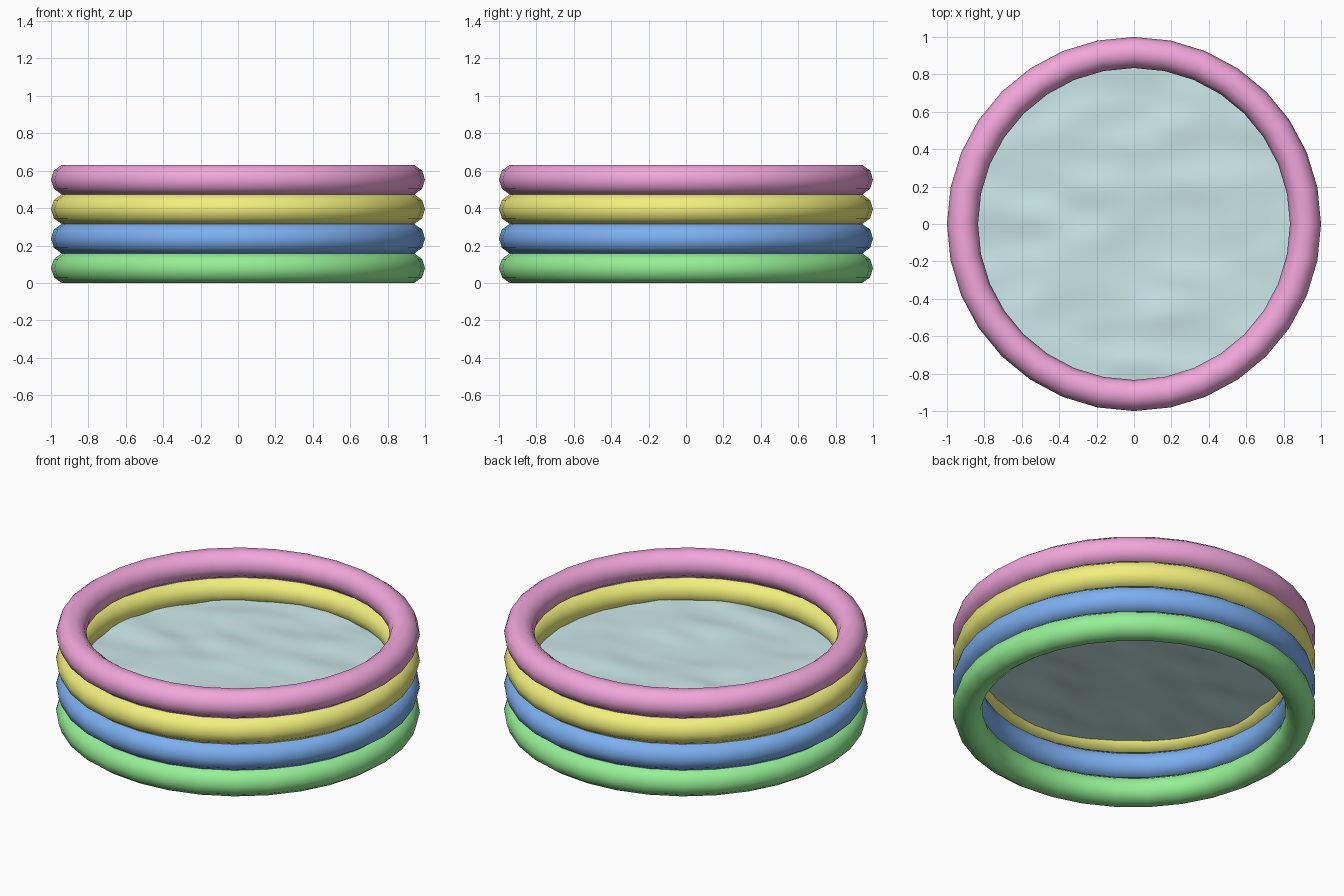
import bpy, bmesh, math
from mathutils import Vector, noise

if "Cube" in bpy.data.objects:
    bpy.data.objects.remove(bpy.data.objects["Cube"])

RING_R, TUBE_R, STEP = 0.917, 0.083, 0.1577


def paint(obj, name, rgb):
    mat = bpy.data.materials.new(name)
    mat.diffuse_color = (*rgb, 1)
    mat.use_nodes = True
    mat.node_tree.nodes["Principled BSDF"].inputs["Base Color"].default_value = mat.diffuse_color
    obj.data.materials.append(mat)


# Four stacked inflatable rings, bottom to top
rings = [
    ("green", (0.30, 0.87, 0.30)),
    ("blue", (0.20, 0.43, 0.88)),
    ("yellow", (0.88, 0.87, 0.20)),
    ("pink", (0.88, 0.38, 0.71)),
]
for i, (name, rgb) in enumerate(rings):
    bpy.ops.mesh.primitive_torus_add(
        major_segments=32, minor_segments=10,
        major_radius=RING_R, minor_radius=TUBE_R,
        location=(0, 0, STEP * (i + 0.5)))
    ring = bpy.context.object
    ring.name = name + "_ring"
    paint(ring, name + "_vinyl", rgb)
    bpy.ops.object.shade_smooth()

# Rippled water sheet, its edge tucked into the yellow ring
WATER_R, WATER_Z, LOOPS, SIDES = 0.86, 0.357, 28, 96


def ripple(x, y):
    return WATER_Z + 0.016 * noise.noise(Vector((x * 3.5, y * 6.0, 0.7)))


bm = bmesh.new()
center = bm.verts.new((0, 0, ripple(0, 0)))
loops = []
for j in range(1, LOOPS + 1):
    r = WATER_R * j / LOOPS
    loop = []
    for k in range(SIDES):
        a = math.tau * k / SIDES
        x, y = r * math.cos(a), r * math.sin(a)
        loop.append(bm.verts.new((x, y, ripple(x, y))))
    loops.append(loop)
for k in range(SIDES):
    n = (k + 1) % SIDES
    bm.faces.new((center, loops[0][k], loops[0][n]))
    for inner, outer in zip(loops, loops[1:]):
        bm.faces.new((inner[k], outer[k], outer[n], inner[n]))
for f in bm.faces:
    f.smooth = True
mesh = bpy.data.meshes.new("water")
bm.to_mesh(mesh)
bm.free()
water = bpy.data.objects.new("water", mesh)
bpy.context.collection.objects.link(water)
paint(water, "water_blue", (0.60, 0.81, 0.82))
